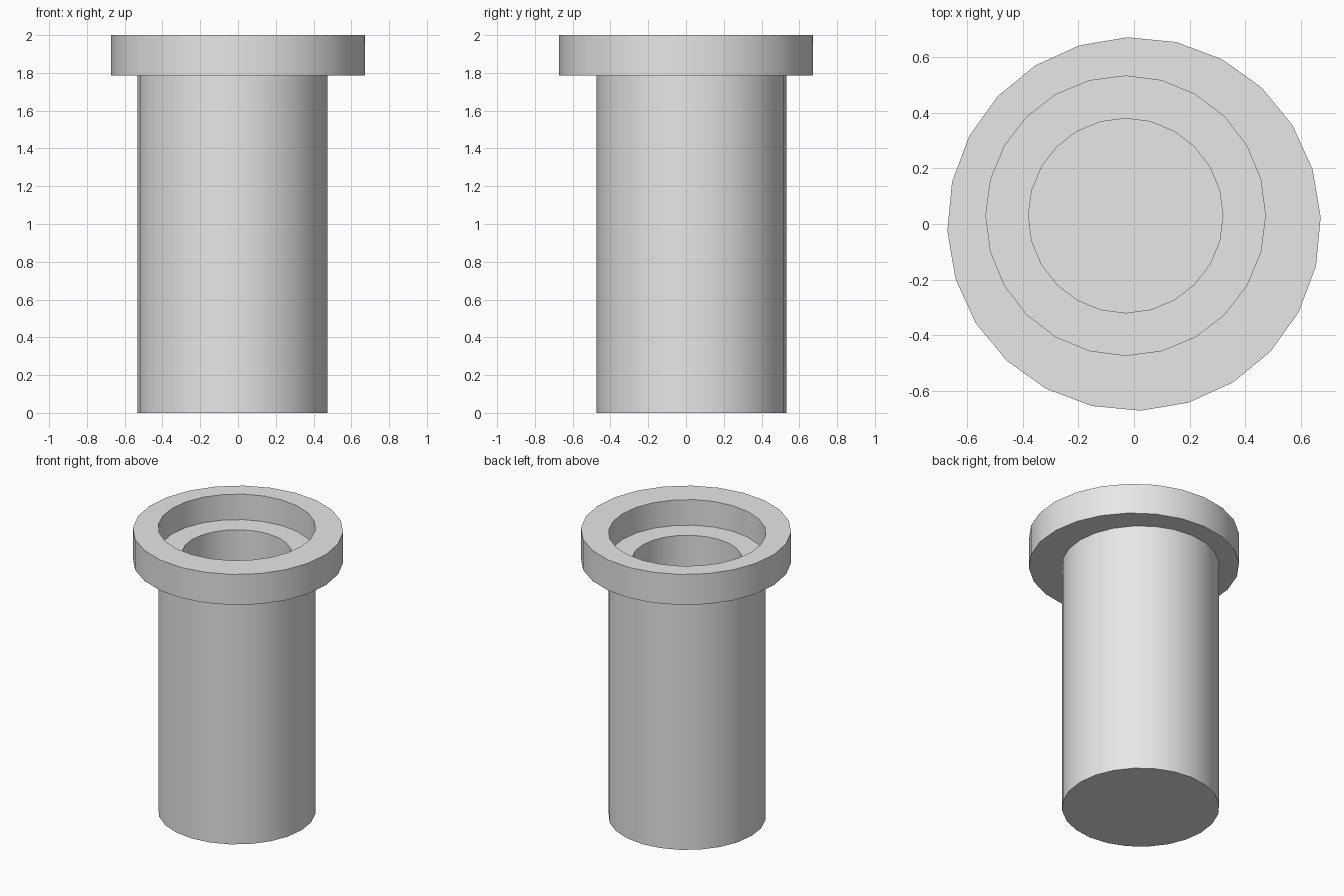
import bpy
import bmesh
from math import cos, sin, tau, radians

if "Cube" in bpy.data.objects:
    bpy.data.objects.remove(bpy.data.objects["Cube"], do_unlink=True)

SIDES = 24
AXIS = (-0.03, 0.03)      # body and bore sit slightly off the collar centre
BODY_R, BORE_R, COLLAR_R = 0.503, 0.35, 0.672

grey = bpy.data.materials.new("plain grey")
grey.use_nodes = True
grey.diffuse_color = (0.8, 0.8, 0.8, 1)
grey.node_tree.nodes["Principled BSDF"].inputs["Base Color"].default_value = (0.8, 0.8, 0.8, 1)


def loft(name, rings, closed):
    """Join rings of (centre, radius, z, turn); cap the ends unless closed into a loop."""
    bm = bmesh.new()
    loops = []
    for (cx, cy), r, z, turn in rings:
        angles = [tau * i / SIDES + radians(turn) for i in range(SIDES)]
        loops.append([bm.verts.new((cx + r * cos(a), cy + r * sin(a), z)) for a in angles])
    pairs = list(zip(loops, loops[1:]))
    if closed:
        pairs.append((loops[-1], loops[0]))
    else:
        bm.faces.new(loops[0])
        bm.faces.new(loops[-1])
    for low, high in pairs:
        for i in range(SIDES):
            j = (i + 1) % SIDES
            bm.faces.new((low[i], low[j], high[j], high[i]))
    bmesh.ops.recalc_face_normals(bm, faces=bm.faces)
    mesh = bpy.data.meshes.new(name)
    bm.to_mesh(mesh)
    bm.free()
    mesh.materials.append(grey)
    obj = bpy.data.objects.new(name, mesh)
    bpy.context.collection.objects.link(obj)
    bpy.ops.object.select_all(action="DESELECT")
    obj.select_set(True)
    bpy.context.view_layer.objects.active = obj
    bpy.ops.object.shade_smooth_by_angle(angle=radians(30))
    return obj


# Hollow body, closed at the bottom
loft("hollow_body", [
    (AXIS, BODY_R, 0, 0),
    (AXIS, BODY_R, 1.82, 0),
    (AXIS, BORE_R, 1.82, 0),
    (AXIS, BORE_R, 0.15, 0),
], closed=False)

# Collar ring around the top, standing above the body's rim
loft("top_collar", [
    ((0, 0), COLLAR_R, 1.785, 2),
    ((0, 0), COLLAR_R, 2, 2),
    (AXIS, BODY_R, 2, 0),
    (AXIS, BODY_R, 1.785, 0),
], closed=True)
